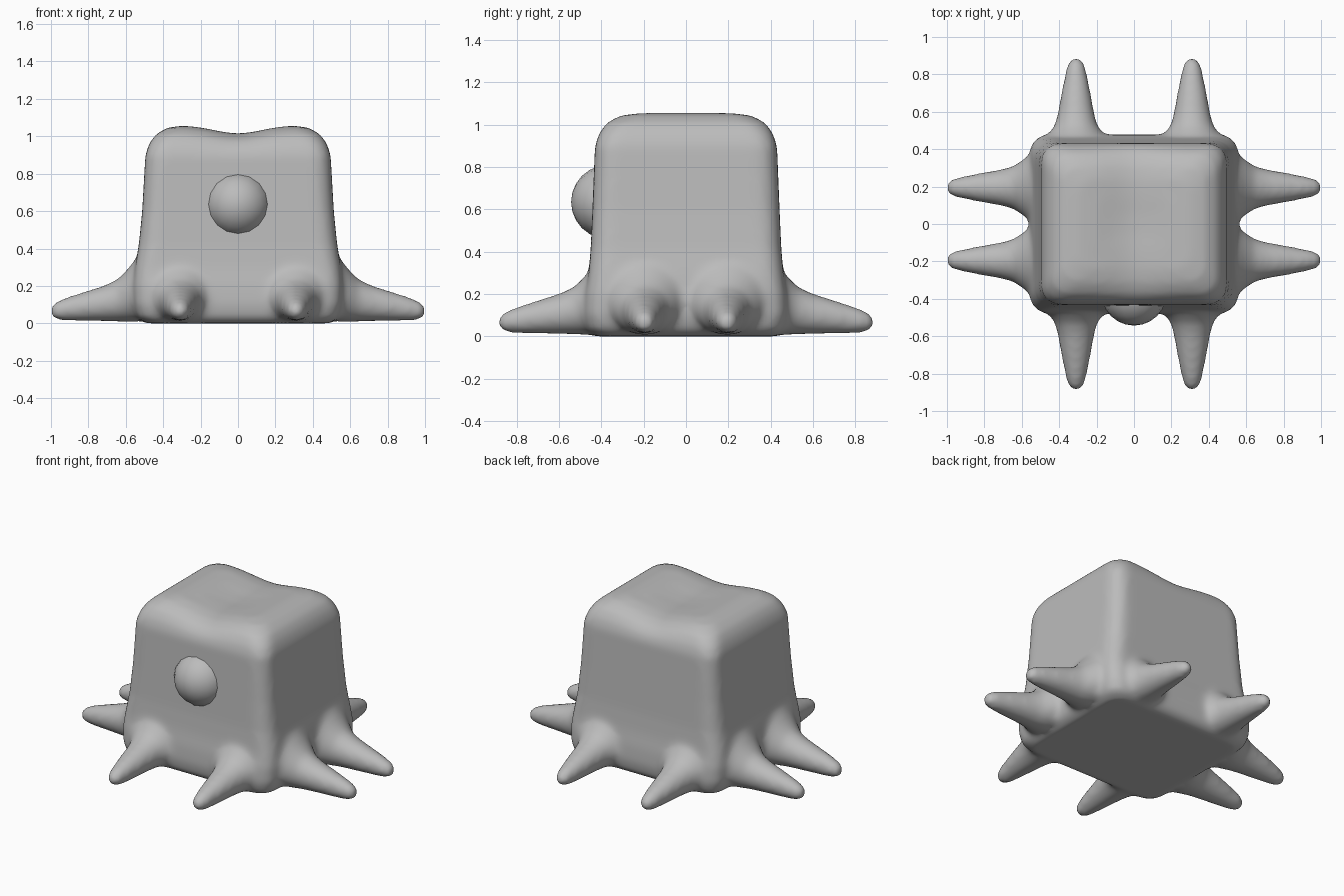
import bpy, bmesh, math
from mathutils import Vector, Matrix

cube = bpy.data.objects.get("Cube")
if cube:
    bpy.data.objects.remove(cube, do_unlink=True)

grey = bpy.data.materials.new("grey skin")
grey.use_nodes = True
grey.diffuse_color = (0.5, 0.5, 0.5, 1)
grey.node_tree.nodes["Principled BSDF"].inputs["Base Color"].default_value = (0.5, 0.5, 0.5, 1)


def loft(bm, rings):
    """Skin closed rings of points and cap both ends."""
    loops = [[bm.verts.new(p) for p in ring] for ring in rings]
    for a, b in zip(loops, loops[1:]):
        n = len(a)
        for i in range(n):
            j = (i + 1) % n
            bm.faces.new((a[i], a[j], b[j], b[i]))
    bm.faces.new(loops[0][::-1])
    bm.faces.new(loops[-1])


def rounded_rect(z, hx, hy, r, arc=6, side=12):
    corners = [(1, 1), (-1, 1), (-1, -1), (1, -1)]
    pts = []
    for k, (sx, sy) in enumerate(corners):
        for i in range(arc + 1):
            a = math.pi / 2 * (k + i / arc)
            pts.append(Vector((sx * (hx - r) + r * math.cos(a),
                               sy * (hy - r) + r * math.sin(a), z)))
    # Extra points along the straight sides carry the dip in the crown
    out = []
    for i, p in enumerate(pts):
        q = pts[(i + 1) % len(pts)]
        steps = side if i % (arc + 1) == arc else 1
        out += [p.lerp(q, s / steps) for s in range(steps)]
    for p in out:
        if p.z > 0.9:
            p.z -= 0.045 * math.exp(-(p.x / 0.18) ** 2) * (p.z - 0.9) / 0.16
    return out


def add_object(name, bm):
    bmesh.ops.recalc_face_normals(bm, faces=bm.faces)
    mesh = bpy.data.meshes.new(name)
    bm.to_mesh(mesh)
    bm.free()
    mesh.materials.append(grey)
    mesh.shade_smooth()
    obj = bpy.data.objects.new(name, mesh)
    bpy.context.collection.objects.link(obj)
    return obj


# Body: z, half width, half depth, corner radius
body = bmesh.new()
sections = [(0.0, 0.49, 0.43, 0.1), (0.03, 0.535, 0.465, 0.1), (0.1, 0.555, 0.48, 0.1),
            (0.2, 0.56, 0.475, 0.1), (0.3, 0.55, 0.46, 0.1), (0.42, 0.53, 0.45, 0.1),
            (0.6, 0.512, 0.442, 0.1), (0.9, 0.495, 0.43, 0.1), (0.96, 0.475, 0.41, 0.1),
            (1.01, 0.44, 0.375, 0.1), (1.045, 0.38, 0.315, 0.09), (1.06, 0.3, 0.24, 0.08),
            (1.06, 0.2, 0.15, 0.07), (1.055, 0.1, 0.07, 0.05), (1.053, 0.04, 0.03, 0.02)]
loft(body, [rounded_rect(*s) for s in sections])

# Legs: distance back from the tip, half width, bottom, top
leg_sections = [(-0.01, 0.012, 0.05, 0.08), (0.0, 0.032, 0.03, 0.1), (0.025, 0.048, 0.018, 0.118),
                (0.08, 0.06, 0.014, 0.14), (0.18, 0.08, 0.012, 0.172), (0.28, 0.097, 0.01, 0.203),
                (0.35, 0.115, 0.008, 0.235), (0.4, 0.15, 0.006, 0.285), (0.46, 0.19, 0.005, 0.36)]


def leg(bm, tip, direction):
    d = Vector(direction)
    across = Vector((-d.y, d.x, 0))
    rings = []
    for back, half, low, high in leg_sections:
        centre = Vector(tip) - d * back + Vector((0, 0, (low + high) / 2))
        ring = []
        for i in range(20):
            a = math.tau * i / 20
            ring.append(centre + across * half * math.cos(a)
                        + Vector((0, 0, (high - low) / 2 * math.sin(a))))
        rings.append(ring)
    loft(bm, rings)


for s in (-1, 1):
    for t in (-1, 1):
        leg(body, (s * 0.31, t * 0.878, 0), (0, t, 0))
        leg(body, (s * 0.995, t * 0.195, 0), (s, 0, 0))

# Fuse legs and body into one soft skin
skin = add_object("body_with_legs", body)
remesh = skin.modifiers.new("fuse", 'REMESH')
remesh.mode = 'VOXEL'
remesh.voxel_size = 0.018
remesh.use_smooth_shade = True
soften = skin.modifiers.new("soften", 'SMOOTH')
soften.factor = 0.5
soften.iterations = 12

# Single round eye
eye = bmesh.new()
bmesh.ops.create_uvsphere(eye, u_segments=16, v_segments=12, radius=0.175,
                          matrix=Matrix.Translation((0, -0.368, 0.635)) @ Matrix.Rotation(math.pi / 2, 4, 'X'))
add_object("eye", eye)
